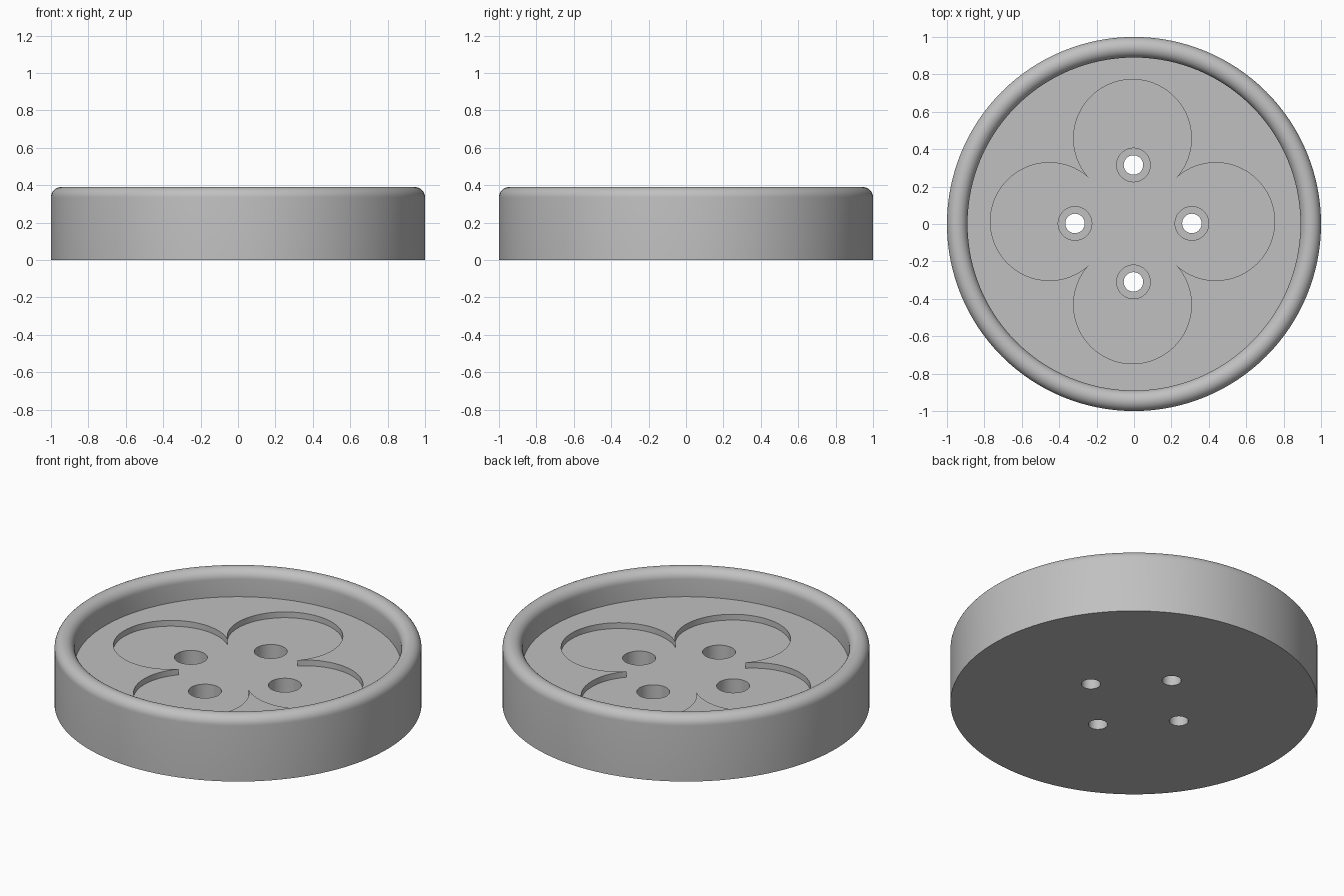
import bpy, bmesh
from math import pi, sin, cos, atan2, sqrt
from mathutils import Vector

cube = bpy.data.objects.get("Cube")
if cube:
    bpy.data.objects.remove(cube, do_unlink=True)

HEIGHT, FLOOR, PETAL_Z, STEP_Z = 0.39, 0.23, 0.195, 0.08
INNER = 0.89                      # radius of the recessed floor
SEGMENTS = 128

gray = bpy.data.materials.new("plain gray")
gray.use_nodes = True
color = (0.53, 0.53, 0.53, 1)
gray.diffuse_color = color
gray.node_tree.nodes["Principled BSDF"].inputs["Base Color"].default_value = color


def make_object(name, bm):
    bmesh.ops.recalc_face_normals(bm, faces=bm.faces)
    mesh = bpy.data.meshes.new(name)
    bm.to_mesh(mesh)
    bm.free()
    obj = bpy.data.objects.new(name, mesh)
    bpy.context.collection.objects.link(obj)
    mesh.materials.append(gray)
    return obj


def lathe(name, profile):
    """Spin (radius, z) points around z and cap both open ends."""
    bm = bmesh.new()
    verts = [bm.verts.new((r, 0, z)) for r, z in profile]
    edges = [bm.edges.new(pair) for pair in zip(verts, verts[1:])]
    bmesh.ops.spin(bm, geom=verts + edges, axis=(0, 0, 1), cent=(0, 0, 0),
                   angle=2 * pi, steps=SEGMENTS, use_merge=True)
    bmesh.ops.remove_doubles(bm, verts=bm.verts, dist=1e-5)
    bmesh.ops.holes_fill(bm, edges=[e for e in bm.edges if e.is_boundary], sides=0)
    return make_object(name, bm)


def prism(name, outline, bottom, top):
    bm = bmesh.new()
    face = bm.faces.new([bm.verts.new((x, y, bottom)) for x, y in outline])
    grown = bmesh.ops.extrude_face_region(bm, geom=[face])["geom"]
    bmesh.ops.translate(bm, vec=Vector((0, 0, top - bottom)),
                        verts=[v for v in grown if isinstance(v, bmesh.types.BMVert)])
    return make_object(name, bm)


def circle(cx, cy, r, n):
    return [(cx + r * cos(2 * pi * i / n), cy + r * sin(2 * pi * i / n)) for i in range(n)]


def flower(cx, cy, offset, r, n):
    """Four round lobes joined at sharp inner corners."""
    corner = (offset + sqrt(2 * r * r - offset * offset)) / 2
    reach = atan2(corner, corner - offset)
    points = []
    for lobe in range(4):
        turn = lobe * pi / 2
        for i in range(n):
            a = turn - reach + 2 * reach * i / n
            points.append((cx + offset * cos(turn) + r * cos(a),
                           cy + offset * sin(turn) + r * sin(a)))
    return points


def cut(target, cutter):
    cutter.hide_render = True
    mod = target.modifiers.new("cut", "BOOLEAN")
    mod.operation, mod.solver, mod.object = "DIFFERENCE", "EXACT", cutter
    bpy.context.view_layer.objects.active = target
    bpy.ops.object.modifier_apply(modifier=mod.name)
    bpy.data.objects.remove(cutter, do_unlink=True)


# Round body with a fully rounded rim
tube = (1 - INNER) / 2
rim = [(1 - tube + tube * cos(pi * i / 16), HEIGHT - tube + tube * sin(pi * i / 16))
       for i in range(17)]
button = lathe("button", [(1, 0)] + rim + [(INNER, FLOOR)])

# Flower-shaped recess in the floor
cut(button, prism("flower_cutter", flower(-0.008, 0.013, 0.445, 0.315, 48), PETAL_Z, 0.5))

# Four stepped thread holes
for k in range(4):
    hx = 0.3125 * cos(k * pi / 2) - 0.003
    hy = 0.3125 * sin(k * pi / 2) + 0.003
    cut(button, prism("wide_hole_cutter", circle(hx, hy, 0.09, 48), STEP_Z, 0.5))
    cut(button, prism("thread_hole_cutter", circle(hx, hy, 0.052, 40), -0.1, 0.5))

bpy.ops.object.select_all(action="DESELECT")
button.select_set(True)
bpy.context.view_layer.objects.active = button
bpy.ops.object.shade_smooth_by_angle(angle=pi / 6)
